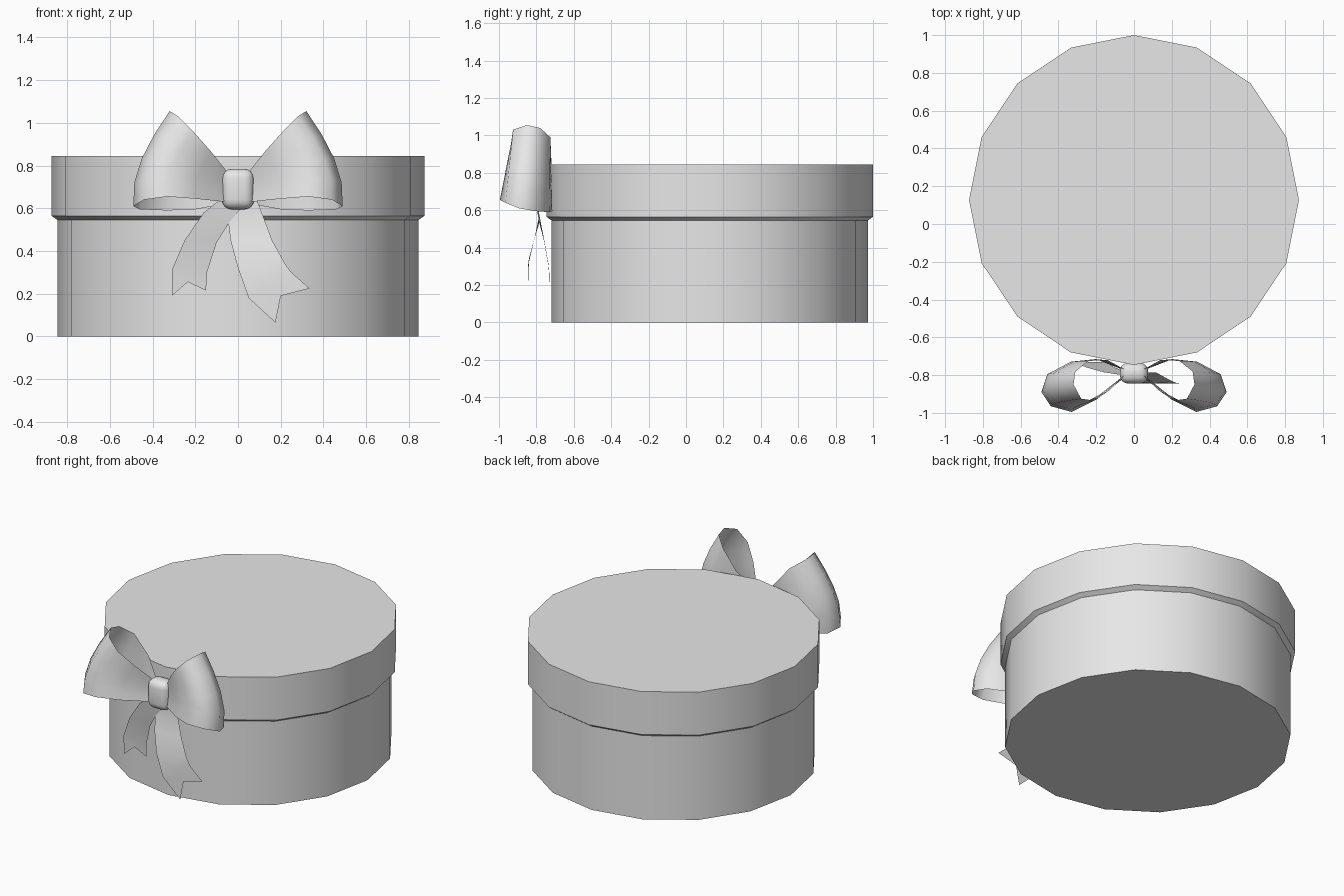
import bpy
import bmesh
import math
from mathutils import Vector

cube = bpy.data.objects.get("Cube")
if cube:
    bpy.data.objects.remove(cube, do_unlink=True)

GREY = (0.8, 0.8, 0.8, 1)
grey = bpy.data.materials.new("light_grey")
grey.use_nodes = True
grey.diffuse_color = GREY
for node in grey.node_tree.nodes:
    if node.type == "BSDF_PRINCIPLED":
        node.inputs["Base Color"].default_value = GREY

SIDES = 16
BOX_Y = 0.127


def add_object(name, bm, modifiers=(), angle=30):
    """Turn a bmesh into a smooth-shaded object with the shared material."""
    mesh = bpy.data.meshes.new(name)
    bm.to_mesh(mesh)
    bm.free()
    mesh.materials.append(grey)
    obj = bpy.data.objects.new(name, mesh)
    bpy.context.collection.objects.link(obj)
    bpy.ops.object.select_all(action="DESELECT")
    obj.select_set(True)
    bpy.context.view_layer.objects.active = obj
    bpy.ops.object.shade_smooth_by_angle(angle=math.radians(angle))
    for kind in modifiers:
        obj.modifiers.new(kind.title(), kind)
    return obj


def turned(name, profile):
    """Revolve (radius, height) pairs into a capped prism."""
    bm = bmesh.new()
    rings = []
    for radius, z in profile:
        ring = []
        for i in range(SIDES):
            a = math.tau * i / SIDES
            ring.append(bm.verts.new((radius * math.cos(a), BOX_Y + radius * math.sin(a), z)))
        rings.append(ring)
    for low, high in zip(rings, rings[1:]):
        for i in range(SIDES):
            j = (i + 1) % SIDES
            bm.faces.new((low[i], low[j], high[j], high[i]))
    bm.faces.new(rings[0][::-1])
    bm.faces.new(rings[-1])
    return add_object(name, bm)


def sheet(name, rows, modifiers=()):
    """Skin a grid of points as a ribbon."""
    bm = bmesh.new()
    grid = [[bm.verts.new(p) for p in row] for row in rows]
    for a, b in zip(grid, grid[1:]):
        for j in range(len(a) - 1):
            bm.faces.new((a[j], b[j], b[j + 1], a[j + 1]))
    return add_object(name, bm, modifiers, 60)


# Round box and its overhanging lid
turned("box_body", [(0.845, 0), (0.845, 0.56)])
turned("box_lid", [(0.845, 0.545), (0.873, 0.565), (0.873, 0.845)])

# Bow loops: upper and lower ribbon edges, from the knot forward, out and back
upper = [Vector(p) for p in (
    (0.05, -0.8, 0.77), (0.13, -0.88, 0.87), (0.21, -0.935, 0.96),
    (0.28, -0.925, 1.03), (0.32, -0.85, 1.055), (0.31, -0.78, 1.04),
    (0.24, -0.725, 0.99), (0.14, -0.72, 0.87), (0.05, -0.77, 0.77))]
lower = [Vector(p) for p in (
    (0.06, -0.82, 0.63), (0.2, -0.93, 0.645), (0.33, -0.995, 0.655),
    (0.44, -0.965, 0.64), (0.49, -0.89, 0.61), (0.46, -0.8, 0.595),
    (0.33, -0.73, 0.59), (0.2, -0.715, 0.595), (0.06, -0.77, 0.62))]
loop_rows = []
for t in (0, 0.25, 0.5, 0.75, 1):
    row = []
    for top, bottom in zip(upper, lower):
        p = top.lerp(bottom, t)
        p.x += 0.45 * p.x * t * (1 - t)  # outward belly of the ribbon
        row.append(p)
    loop_rows.append(row)
sheet("bow_loops", loop_rows, ["MIRROR"])


# Ribbon tails: (left x, left z, right x, right z, y) stations ending in a notch
def tail(name, stations, notch):
    rows = []
    for xl, zl, xr, zr, y in stations:
        left, right = Vector((xl, y, zl)), Vector((xr, y, zr))
        rows.append([left, left.lerp(right, 0.5), right])
    rows[-1][1] = Vector((notch[0], stations[-1][-1], notch[1]))
    sheet(name, rows)


tail("right_tail", [
    (-0.06, 0.66, 0.03, 0.62, -0.8),
    (-0.16, 0.58, -0.04, 0.535, -0.785),
    (-0.25, 0.45, -0.1, 0.44, -0.76),
    (-0.31, 0.31, -0.145, 0.3, -0.735),
    (-0.31, 0.19, -0.15, 0.215, -0.73)], (-0.235, 0.255))
tail("left_tail", [
    (-0.04, 0.63, 0.08, 0.66, -0.785),
    (-0.045, 0.53, 0.115, 0.57, -0.785),
    (-0.035, 0.45, 0.16, 0.45, -0.81),
    (0, 0.32, 0.22, 0.34, -0.84),
    (0.05, 0.18, 0.25, 0.3, -0.845),
    (0.175, 0.065, 0.335, 0.225, -0.845)], (0.2, 0.19))

# Rounded knot in the middle of the bow
bm = bmesh.new()
bmesh.ops.create_cube(bm, size=1)
for v in bm.verts:
    v.co = Vector((v.co.x * 0.15, v.co.y * 0.11 - 0.79, v.co.z * 0.19 + 0.69))
knot = add_object("bow_knot", bm, ["BEVEL"], 180)
knot.modifiers[-1].width = 0.045
knot.modifiers[-1].segments = 4
